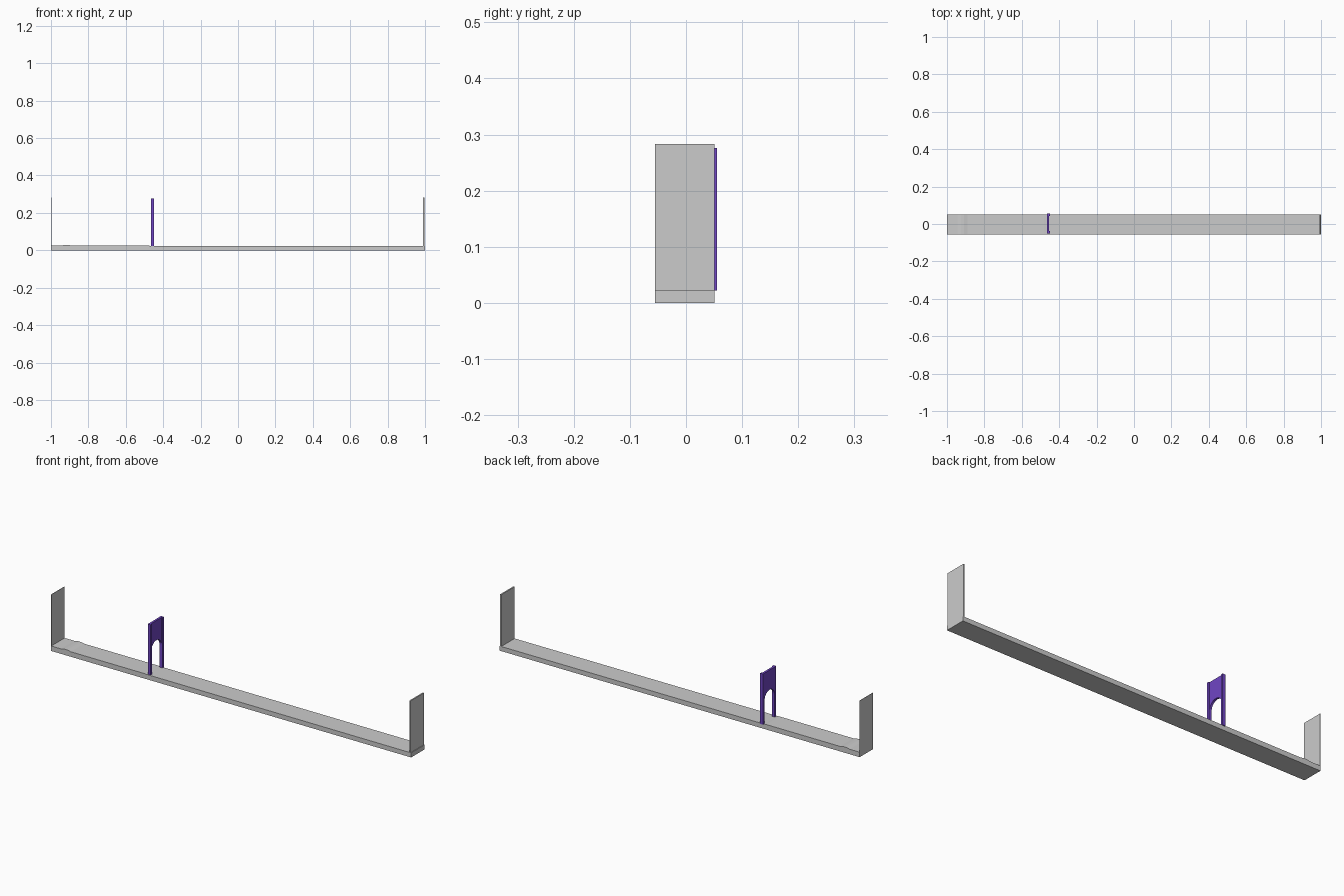
import bpy, bmesh, math

if "Cube" in bpy.data.objects:
    bpy.data.objects.remove(bpy.data.objects["Cube"])

Y0, Y1 = -0.055, 0.051


def prism(name, profile, axis, lo, hi, mat=None):
    """Extrude a 2D outline along x (outline is y,z) or y (outline is x,z)."""
    bm = bmesh.new()
    place = (lambda p: (lo, p[0], p[1])) if axis == 'x' else (lambda p: (p[0], lo, p[1]))
    face = bm.faces.new([bm.verts.new(place(p)) for p in profile])
    ext = bmesh.ops.extrude_face_region(bm, geom=[face])
    verts = [g for g in ext['geom'] if isinstance(g, bmesh.types.BMVert)]
    step = (hi - lo, 0, 0) if axis == 'x' else (0, hi - lo, 0)
    bmesh.ops.translate(bm, verts=verts, vec=step)
    bmesh.ops.recalc_face_normals(bm, faces=bm.faces)
    mesh = bpy.data.meshes.new(name)
    bm.to_mesh(mesh)
    bm.free()
    obj = bpy.data.objects.new(name, mesh)
    bpy.context.collection.objects.link(obj)
    if mat:
        mesh.materials.append(mat)
    return obj


def rect(a0, a1, b0, b1):
    return [(a0, b0), (a1, b0), (a1, b1), (a0, b1)]


purple = bpy.data.materials.new("purple")
purple.diffuse_color = (0.16, 0.06, 0.55, 1)
purple.use_nodes = True
purple.node_tree.nodes["Principled BSDF"].inputs["Base Color"].default_value = purple.diffuse_color

# Long track with a small bump near the left end
prism("track", [(-1, 0), (1, 0), (1, 0.023), (-0.47, 0.024), (-0.48, 0.025),
                (-0.89, 0.025), (-0.91, 0.029), (-0.925, 0.029), (-0.945, 0.025),
                (-1, 0.025)], 'y', Y0, Y1)

# Upright end walls
prism("left_end_wall", rect(Y0, Y1, 0.024, 0.283), 'x', -1.0, -0.998)
prism("right_end_wall", rect(Y0, Y1, 0.022, 0.283), 'x', 0.99, 0.997)

# Gate: two posts and an arched panel between them
G0, G1, POST, BASE, TOP = -0.05, 0.055, 0.012, 0.022, 0.276
prism("gate_front_post", rect(G0, G0 + POST, BASE, TOP), 'x', -0.466, -0.45, purple)
prism("gate_back_post", rect(G1 - POST, G1, BASE, TOP), 'x', -0.466, -0.45, purple)

mid = (G0 + G1) / 2
r = (G1 - G0) / 2 - POST
arc = [(mid + r * math.cos(math.pi * i / 16), 0.137 + r * math.sin(math.pi * i / 16))
       for i in range(17)]
prism("gate_arch_panel", arc + [(mid - r, TOP), (mid + r, TOP)], 'x', -0.466, -0.455, purple)
